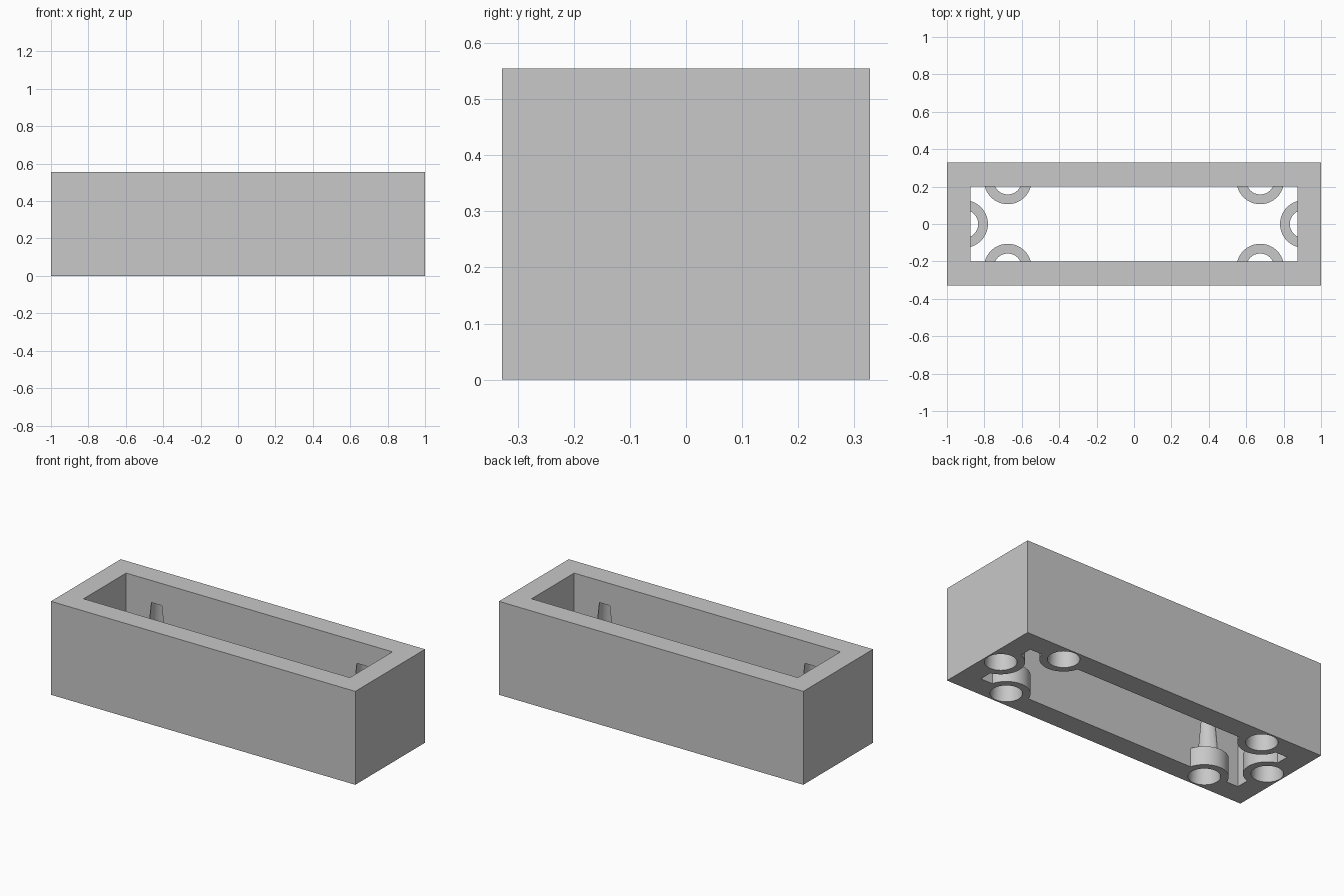
import bpy
import bmesh
from math import cos, sin, acos, pi
from mathutils import Matrix, Vector

LENGTH, DEPTH, HEIGHT = 2.0, 0.655, 0.555
IN_X, IN_Y = 0.875, 0.2           # half sizes of the opening
AXIS = 0.033                      # how far each socket axis sits inside the wall
COLLAR_R, COLLAR_H = 0.127, 0.11
HOLE_R, HOLE_TIP_R, HOLE_H = 0.085, 0.047, 0.424
SEG = 64

cube = bpy.data.objects.get("Cube")
if cube:
    bpy.data.objects.remove(cube, do_unlink=True)

grey = bpy.data.materials.new("plain grey")
grey.use_nodes = True
grey.diffuse_color = (0.58, 0.58, 0.58, 1)
grey.node_tree.nodes["Principled BSDF"].inputs["Base Color"].default_value = (0.58, 0.58, 0.58, 1)


def make_object(name, bm):
    bmesh.ops.recalc_face_normals(bm, faces=bm.faces[:])
    mesh = bpy.data.meshes.new(name)
    bm.to_mesh(mesh)
    bm.free()
    mesh.materials.append(grey)
    obj = bpy.data.objects.new(name, mesh)
    bpy.context.collection.objects.link(obj)
    return obj


def box(name, sx, sy, z0, z1):
    bm = bmesh.new()
    place = Matrix.Translation((0, 0, (z0 + z1) / 2)) @ Matrix.Diagonal((sx, sy, z1 - z0, 1))
    bmesh.ops.create_cube(bm, size=1, matrix=place)
    return make_object(name, bm)


def combine(target, helper, operation):
    mod = target.modifiers.new(operation.lower(), 'BOOLEAN')
    mod.object, mod.operation, mod.solver = helper, operation, 'EXACT'
    bpy.context.view_layer.objects.active = target
    bpy.ops.object.modifier_apply(modifier=mod.name)
    bpy.data.objects.remove(helper, do_unlink=True)


# Socket axes, each with the direction pointing into the opening
sockets = [(Vector((sx * 0.675, sy * (IN_Y + AXIS), 0)), Vector((0, -sy, 0)))
           for sx in (-1, 1) for sy in (-1, 1)]
sockets += [(Vector((sx * (IN_X + AXIS), 0, 0)), Vector((-sx, 0, 0))) for sx in (-1, 1)]

# Hollow rectangular frame
frame = box("frame", LENGTH, DEPTH, 0, HEIGHT)
combine(frame, box("opening_cutter", 2 * IN_X, 2 * IN_Y, -0.1, HEIGHT + 0.1), 'DIFFERENCE')

# Low round collars on the inner walls, trimmed flat inside the wall
bm = bmesh.new()
reach = acos(-0.03 / COLLAR_R)
for centre, inward in sockets:
    side = Vector((-inward.y, inward.x, 0))
    ring = []
    for i in range(SEG + 1):
        a = reach * (2 * i / SEG - 1)
        ring.append(bm.verts.new(centre + COLLAR_R * (cos(a) * inward + sin(a) * side)))
    face = bm.faces.new(ring)
    grown = bmesh.ops.extrude_face_region(bm, geom=[face], use_keep_orig=True)["geom"]
    bmesh.ops.translate(bm, vec=(0, 0, COLLAR_H),
                        verts=[v for v in grown if isinstance(v, bmesh.types.BMVert)])
combine(frame, make_object("collars", bm), 'UNION')

# Tapered sockets drilled up from below
bm = bmesh.new()
below = 0.05
wide = HOLE_R + (HOLE_R - HOLE_TIP_R) * below / HOLE_H
for centre, inward in sockets:
    place = Matrix.Translation(centre + Vector((0, 0, (HOLE_H - below) / 2)))
    bmesh.ops.create_cone(bm, cap_ends=True, segments=SEG, radius1=wide, radius2=HOLE_TIP_R,
                          depth=HOLE_H + below, matrix=place)
combine(frame, make_object("socket_cutter", bm), 'DIFFERENCE')

# Smooth round surfaces, sharp edges kept
bpy.ops.object.select_all(action='DESELECT')
frame.select_set(True)
bpy.context.view_layer.objects.active = frame
bpy.ops.object.shade_smooth_by_angle(angle=pi / 6)
